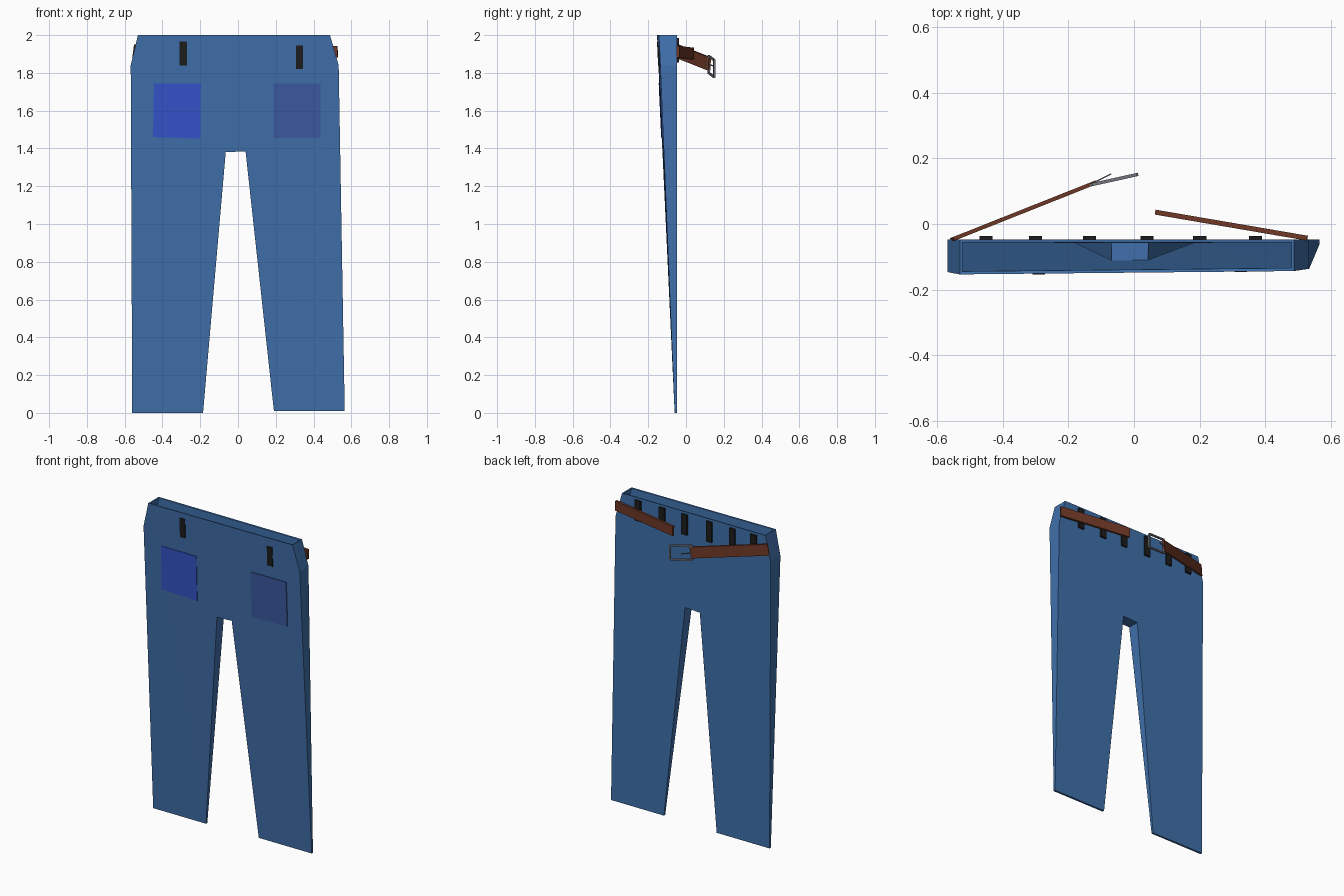
import bpy, bmesh
from mathutils import Vector, Matrix

if "Cube" in bpy.data.objects:
    bpy.data.objects.remove(bpy.data.objects["Cube"])

BACK = -0.047


def material(name, rgb):
    m = bpy.data.materials.new(name)
    m.diffuse_color = (*rgb, 1)
    m.use_nodes = True
    m.node_tree.nodes["Principled BSDF"].inputs["Base Color"].default_value = m.diffuse_color
    return m


denim = material("denim", (0.05, 0.16, 0.40))
blue_a = material("bright_patch", (0.035, 0.09, 0.60))
blue_b = material("dull_patch", (0.045, 0.10, 0.36))
black = material("black_cloth", (0.012, 0.012, 0.012))
leather = material("leather", (0.16, 0.04, 0.02))
metal = material("metal", (0.18, 0.19, 0.23))


def front_y(x, z):
    """Front panel leans outward from hem to waist."""
    return BACK - 0.013 - z / 2 * (0.088 - 0.01 * x)


def finish(name, bm, mat):
    me = bpy.data.meshes.new(name)
    bm.to_mesh(me)
    bm.free()
    ob = bpy.data.objects.new(name, me)
    me.materials.append(mat)
    bpy.context.collection.objects.link(ob)
    return ob


def bars(name, segments, mat):
    """Rectangular bars from p0 to p1 with given height and thickness."""
    bm = bmesh.new()
    for p0, p1, h, t in segments:
        p0, p1 = Vector(p0), Vector(p1)
        u = (p1 - p0).normalized()
        ref = Vector((0, 0, 1)) if abs(u.z) < 0.9 else Vector((1, 0.24, 0))
        v = ref.cross(u).normalized()
        w = u.cross(v)
        rot = Matrix((u, v, w)).transposed().to_4x4()
        size = Matrix.Diagonal(((p1 - p0).length, t, h, 1))
        bmesh.ops.create_cube(bm, size=1, matrix=Matrix.Translation((p0 + p1) / 2) @ rot @ size)
    return finish(name, bm, mat)


def front_slab(name, corners, out, mat):
    """Thin slab lying on the leaning front panel."""
    bm = bmesh.new()
    outer = [bm.verts.new((x, front_y(x, z) - out, z)) for x, z in corners]
    inner = [bm.verts.new((x, front_y(x, z) + 0.004, z)) for x, z in corners]
    bm.faces.new(outer)
    bm.faces.new(inner[::-1])
    for i in range(4):
        j = (i + 1) % 4
        bm.faces.new((outer[j], outer[i], inner[i], inner[j]))
    return finish(name, bm, mat)


# Trousers: hollow flat shell, open at waist and hems
outline = [(-0.56, 0), (-0.185, 0), (-0.065, 1.38), (0.04, 1.385), (0.19, 0.01),
           (0.565, 0.01), (0.533, 1.84), (0.487, 2.0), (-0.53, 2.0), (-0.568, 1.84)]
open_edges = {0, 4, 7}
bm = bmesh.new()
front = [bm.verts.new((x, front_y(x, z), z)) for x, z in outline]
back = [bm.verts.new((x, BACK, z)) for x, z in outline]
caps = [bm.faces.new(front), bm.faces.new(back[::-1])]
for i in range(len(outline)):
    j = (i + 1) % len(outline)
    if i not in open_edges:
        bm.faces.new((front[j], front[i], back[i], back[j]))
bmesh.ops.triangulate(bm, faces=caps)
trousers = finish("trousers", bm, denim)
sol = trousers.modifiers.new("cloth", 'SOLIDIFY')
sol.thickness = 0.012
sol.offset = -1

# Front pockets
front_slab("pocket_left", [(-0.45, 1.46), (-0.20, 1.452), (-0.197, 1.743), (-0.445, 1.745)], 0.004, blue_a)
front_slab("pocket_right", [(0.187, 1.455), (0.437, 1.455), (0.437, 1.745), (0.187, 1.745)], 0.005, blue_b)

# Belt loops, front then back
for i, (x, z) in enumerate([(-0.29, 1.84), (0.325, 1.82)]):
    front_slab(f"front_belt_loop_{i}",
               [(x - 0.019, z), (x + 0.019, z), (x + 0.019, z + 0.125), (x - 0.019, z + 0.125)], 0.004, black)
for i, x in enumerate([-0.45, -0.30, -0.135, 0.04, 0.20, 0.37]):
    y = BACK + 0.004
    bars(f"back_belt_loop_{i}", [((x - 0.02, y, 1.92), (x + 0.02, y, 1.92), 0.13, 0.014)], black)

# Open belt straps
bars("belt_strap_left", [((-0.553, -0.047, 1.915), (-0.12, 0.125, 1.847), 0.072, 0.012)], leather)
bars("belt_strap_right", [((0.527, -0.043, 1.912), (0.065, 0.036, 1.902), 0.062, 0.015)], leather)

# Buckle frame and prong
a, b = Vector((-0.128, 0.120, 1.845)), Vector((0.008, 0.150, 1.822))
up = Vector((0, 0, 0.045))
T = 0.01
bars("buckle_frame", [(a + up, b + up, T, T), (a - up, b - up, T, T),
                      (a - up, a + up, T, T), (b - up, b + up, T, T)], metal)
bars("buckle_prong", [((-0.13, 0.122, 1.845), (-0.07, 0.152, 1.835), 0.006, 0.004)], metal)
